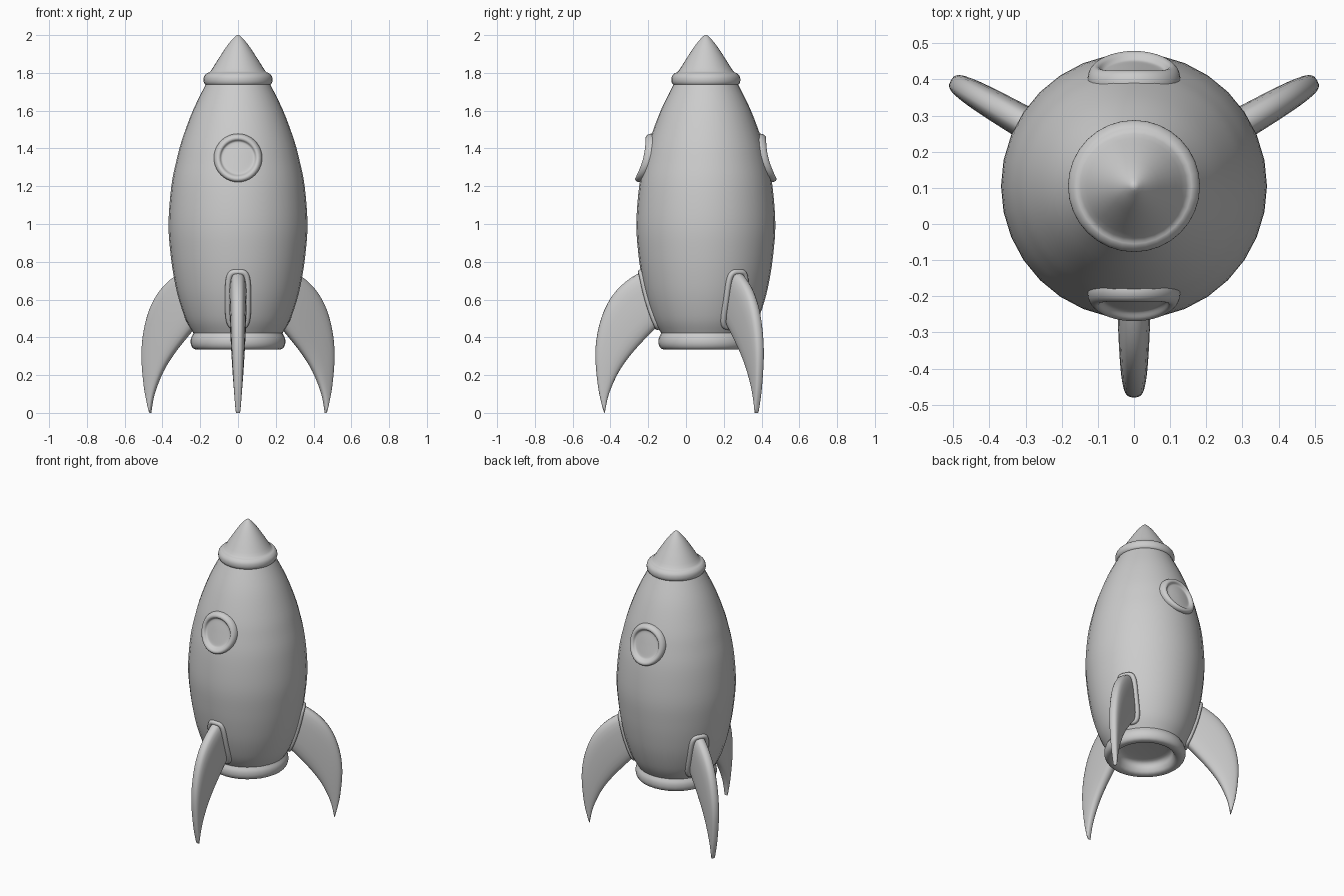
import bpy
from math import sin, cos, pi, sqrt, radians, copysign
from mathutils import Vector, Matrix

if "Cube" in bpy.data.objects:
    bpy.data.objects.remove(bpy.data.objects["Cube"])

AXIS = Vector((0, 0.105, 0))     # rocket axis position


def smooth_path(pts, n=4):
    """Catmull-Rom resampling of tuples of any length."""
    p = [pts[0]] + list(pts) + [pts[-1]]
    out = []
    for i in range(1, len(p) - 2):
        for k in range(n):
            t = k / n
            out.append(tuple(
                0.5 * (2 * b + (c - a) * t + (2 * a - 5 * b + 4 * c - d) * t * t
                       + (3 * b - a - 3 * c + d) * t ** 3)
                for a, b, c, d in zip(*p[i - 1:i + 3])))
    return out + [pts[-1]]


def loft(name, rings, closed=False, cap=False, turn=0.0, angle=50):
    """Skin a list of point rings, rotate about the axis and shade smooth."""
    m = len(rings[0])
    verts = [v for r in rings for v in r]
    faces = []
    for i in range(len(rings) if closed else len(rings) - 1):
        a, b = i * m, (i + 1) % len(rings) * m
        faces += [(a + j, a + (j + 1) % m, b + (j + 1) % m, b + j) for j in range(m)]
    if cap:
        faces += [tuple(range(m))[::-1], tuple(range(len(verts) - m, len(verts)))]
    mesh = bpy.data.meshes.new(name)
    mesh.from_pydata(verts, [], faces)
    mesh.transform(Matrix.Translation(AXIS) @ Matrix.Rotation(turn, 4, 'Z'))
    obj = bpy.data.objects.new(name, mesh)
    bpy.context.collection.objects.link(obj)
    bpy.ops.object.select_all(action='DESELECT')
    obj.select_set(True)
    bpy.context.view_layer.objects.active = obj
    bpy.ops.object.mode_set(mode='EDIT')
    bpy.ops.mesh.select_all(action='SELECT')
    bpy.ops.mesh.remove_doubles(threshold=0.00001)
    bpy.ops.mesh.normals_make_consistent(inside=False)
    bpy.ops.object.mode_set(mode='OBJECT')
    bpy.ops.object.shade_smooth_by_angle(angle=radians(angle))
    return obj


def lathe(name, profile, n=32):
    return loft(name, [[(r * cos(2 * pi * j / n), r * sin(2 * pi * j / n), z)
                        for j in range(n)] for r, z in profile])


# Body hull
hull = smooth_path([(.235, .42), (.275, .49), (.313, .6), (.338, .71), (.357, .84),
                    (.368, 1.0), (.353, 1.2), (.325, 1.34), (.295, 1.45),
                    (.237, 1.605), (.165, 1.75)])
lathe("body", hull)


def radius(z):
    for (r0, z0), (r1, z1) in zip(hull, hull[1:]):
        if z0 <= z <= z1:
            return r0 + (r1 - r0) * (z - z0) / (z1 - z0)
    return hull[0][0] if z < hull[0][1] else hull[-1][0]


def on_body(x, z, h=0.0):
    """Point on the front of the hull, lifted outwards by h."""
    return Vector((x, -sqrt(radius(z) ** 2 - x * x) - h, z))


# Exhaust ring with its hollow underside
lathe("exhaust_ring", smooth_path([
    (.23, .44), (.237, .42), (.249, .395), (.25, .365), (.238, .342), (.215, .335),
    (.19, .342), (.175, .365), (.165, .395), (.13, .41), (0, .415)], 3))

# Nose cone with rolled collar
lathe("nose_cone", smooth_path([
    (.155, 1.735), (.173, 1.738), (.182, 1.755), (.18, 1.78), (.165, 1.798),
    (.145, 1.81), (.1, 1.88), (.053, 1.95), (.014, 1.994), (0, 2.0)], 3))

# Round windows, front and back, following the hull
rim = smooth_path([(.126, -.02), (.128, .005), (.122, .021), (.11, .027), (.098, .022),
                   (.09, .01), (.08, .004), (.05, .003), (0, .003)], 3)
for name, turn in (("front_window", 0), ("back_window", pi)):
    loft(name, [[on_body(r * cos(a), 1.35 + r * sin(a), h)
                 for a in (2 * pi * j / 40 for j in range(40))] for r, h in rim], turn=turn)


def squircle(t, e):
    c, s = cos(t), sin(t)
    return copysign(abs(c) ** e, c), copysign(abs(s) ** e, s)


# Fin stations: outer edge (radius, z), inner edge (radius, z), half thickness
stations = smooth_path([
    (.28, .75, .20, .49, .045), (.35, .742, .262, .452, .046),
    (.45, .672, .335, .378, .044), (.523, .575, .397, .308, .040),
    (.568, .45, .45, .235, .035), (.585, .31, .488, .163, .029),
    (.571, .14, .516, .09, .021), (.546, .025, .531, .022, .014),
    (.537, .0, .533, .0, .01)])
fin_rings = []
for ro, zo, ri, zi, w in stations:
    ring = []
    for j in range(24):
        c, s = squircle(2 * pi * j / 24, 0.7)
        f = (c + 1) / 2
        ring.append((w * s, -(ri + (ro - ri) * f), zi + (zo - zi) * f))
    fin_rings.append(ring)

# Collar tube around each fin root, lying on the hull
N = 48
path = []
for j in range(N):
    c, s = squircle(2 * pi * j / N, 0.5)
    path.append(on_body(.053 * c, .60 + .145 * s))
collar_rings = []
for j, p in enumerate(path):
    tangent = (path[(j + 1) % N] - path[j - 1]).normalized()
    out = Vector((p.x, p.y, -.1)).normalized()
    side = tangent.cross(out).normalized()
    collar_rings.append([p + .016 * (cos(a) * side + sin(a) * out)
                         for a in (2 * pi * k / 10 for k in range(10))])

for name, deg in (("front", 0), ("right", 120), ("left", 240)):
    loft(name + "_fin", fin_rings, cap=True, turn=radians(deg))
    loft(name + "_fin_collar", collar_rings, closed=True, turn=radians(deg))
